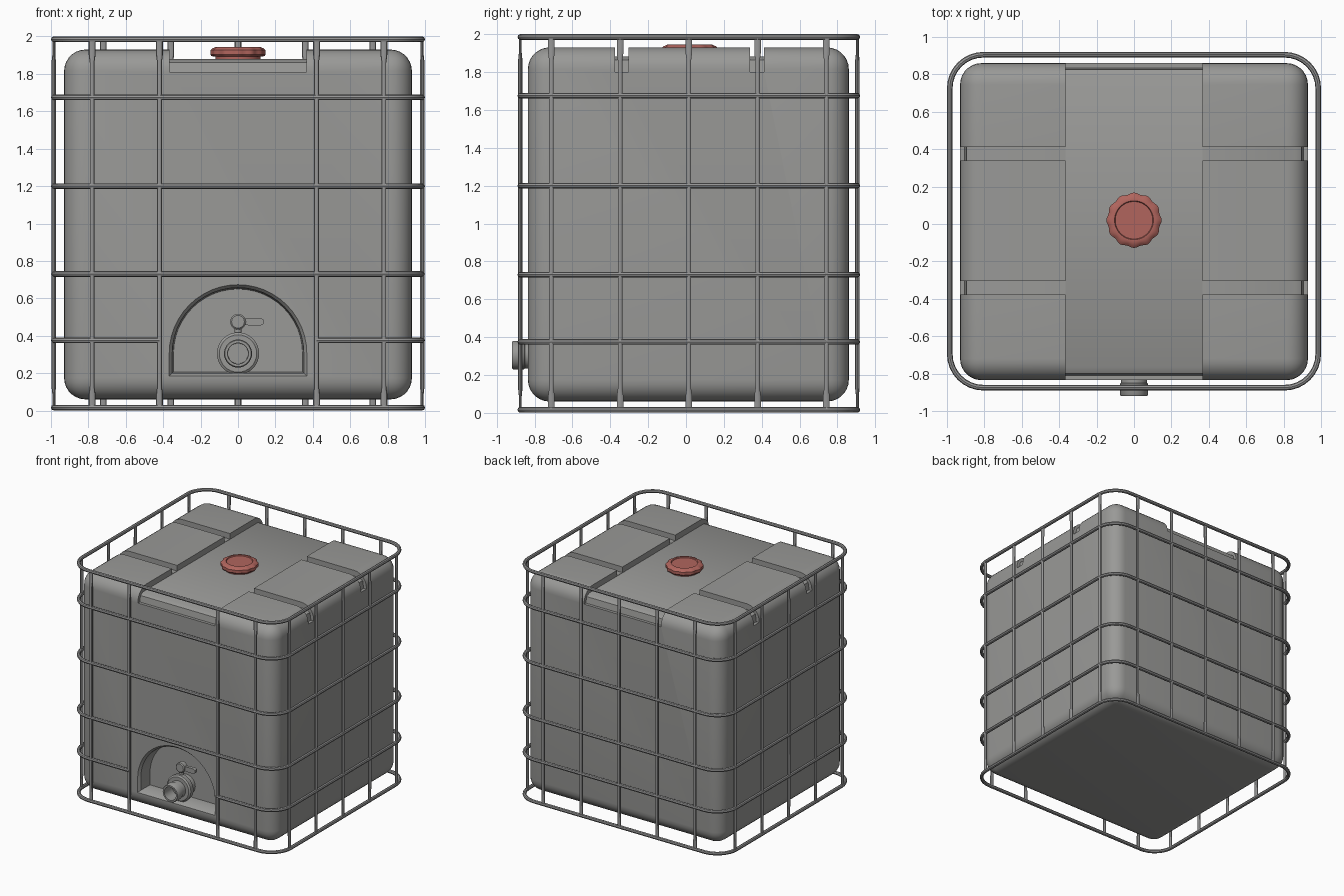
import bpy, bmesh
from math import sin, cos, pi, radians
from mathutils import Matrix, Vector

if "Cube" in bpy.data.objects:
    bpy.data.objects.remove(bpy.data.objects["Cube"])


def material(name, rgb):
    m = bpy.data.materials.new(name)
    m.use_nodes = True
    m.diffuse_color = (*rgb, 1)
    bsdf = next(n for n in m.node_tree.nodes if n.type == 'BSDF_PRINCIPLED')
    bsdf.inputs["Base Color"].default_value = (*rgb, 1)
    return m


GREY = material("tank grey", (0.32, 0.32, 0.31))
STEEL = material("cage grey", (0.30, 0.30, 0.30))
RED = material("cap red", (0.44, 0.13, 0.11))


def finish(name, bm, mat, smooth=True):
    bmesh.ops.remove_doubles(bm, verts=bm.verts, dist=0.0001)
    bmesh.ops.recalc_face_normals(bm, faces=bm.faces)
    me = bpy.data.meshes.new(name)
    bm.to_mesh(me)
    bm.free()
    me.materials.append(mat)
    ob = bpy.data.objects.new(name, me)
    bpy.context.collection.objects.link(ob)
    if smooth:
        shade(ob)
    return ob


def activate(ob):
    bpy.ops.object.select_all(action='DESELECT')
    ob.select_set(True)
    bpy.context.view_layer.objects.active = ob


def shade(ob):
    activate(ob)
    bpy.ops.object.shade_smooth_by_angle(angle=radians(35))


def loft(name, rings, mat, closed=False):
    """Skin matching rings of points; cap the ends unless closed."""
    bm = bmesh.new()
    loops = [[bm.verts.new(p) for p in ring] for ring in rings]
    n = len(loops[0])
    pairs = list(zip(loops, loops[1:])) + ([(loops[-1], loops[0])] if closed else [])
    for a, b in pairs:
        for i in range(n):
            j = (i + 1) % n
            bm.faces.new((a[i], a[j], b[j], b[i]))
    if not closed:
        bm.faces.new(loops[0])
        bm.faces.new(loops[-1])
    return finish(name, bm, mat)


def lathe(name, profile, mat, matrix, segs=32, closed=False, ripple=0):
    """Turn (radius, height) points around the local z axis."""
    rings = []
    for r, h in profile:
        ring = []
        for i in range(segs):
            a = 2 * pi * i / segs
            rr = r - (ripple * (0.5 - 0.5 * cos(12 * a)) if r > 0.13 else 0)
            ring.append(matrix @ Vector((rr * cos(a), rr * sin(a), h)))
        rings.append(ring)
    return loft(name, rings, mat, closed)


def cut(target, cutter):
    mod = target.modifiers.new("cut", 'BOOLEAN')
    mod.operation = 'DIFFERENCE'
    mod.solver = 'EXACT'
    mod.object = cutter
    activate(target)
    bpy.ops.object.modifier_apply(modifier=mod.name)
    bpy.data.objects.remove(cutter)


# Tank body: rounded block
CY = 0.0125
bm = bmesh.new()
bmesh.ops.create_cube(bm, size=1, matrix=Matrix.Translation((0, CY, 0.995))
                      @ Matrix.Diagonal((1.86, 1.695, 1.87, 1)))
bmesh.ops.bevel(bm, geom=bm.edges[:], offset=0.115, segments=7, profile=0.5, affect='EDGES')
tank = finish("tank", bm, GREY, smooth=False)


def channel_profile(half, floor, low):
    """Outline of a top cut whose floor drops at both ends."""
    side = [(half - 0.07, floor), (half - 0.035, floor - 0.018), (half - 0.025, low),
            (half + 0.1, low), (half + 0.1, 2.1)]
    return [(-u, v) for u, v in reversed(side)] + side


# Wide lengthwise channel and two cross grooves in the top
outline = channel_profile(0.8475, 1.88, 1.81)
cut(tank, loft("channel_cutter", [[(x, CY + u, z) for u, z in outline]
                                  for x in (-0.365, 0.365)], GREY))
outline = channel_profile(0.93, 1.882, 1.80)
for y in (-0.34, 0.375):
    cut(tank, loft("groove_cutter", [[(u, y + d, z) for u, z in outline]
                                     for d in (-0.036, 0.036)], GREY))

# Arched valve recess in the front
def arch(r, base, y):
    pts = [(r * cos(pi * i / 24), y, 0.305 + r * sin(pi * i / 24)) for i in range(25)]
    return pts + [(-r, y, base), (r, y, base)]


cut(tank, loft("recess_cutter", [arch(0.372, 0.18, -0.95), arch(0.368, 0.185, -0.835),
                                 arch(0.352, 0.20, -0.815), arch(0.345, 0.205, -0.70)], GREY))
shade(tank)

# Screw cap
lathe("filler_cap", [(0.12, 1.87), (0.12, 1.892), (0.142, 1.895), (0.148, 1.903),
                     (0.148, 1.927), (0.138, 1.936), (0.118, 1.945), (0.104, 1.945),
                     (0.10, 1.938)],
      RED, Matrix.Translation((0, 0.02, 0)), segs=72, ripple=0.008)

# Outlet valve: local z runs out of the front
OUT = Matrix.Translation((0, 0, 0.305)) @ Matrix.Rotation(pi / 2, 4, 'X')
lathe("valve_body", [(0.085, 0.68), (0.085, 0.755), (0.11, 0.76), (0.113, 0.77),
                     (0.113, 0.80), (0.10, 0.81), (0.075, 0.81)], GREY, OUT)
lathe("outlet_pipe", [(0.07, 0.80), (0.07, 0.85), (0.075, 0.855), (0.075, 0.912),
                      (0.07, 0.92), (0.056, 0.92), (0.054, 0.80)], GREY, OUT, closed=True)
lathe("handle_stem", [(0.02, 0.38), (0.02, 0.46)], GREY,
      Matrix.Translation((0, -0.765, 0)), segs=12)
HUB = Matrix.Translation((0, 0, 0.475)) @ Matrix.Rotation(pi / 2, 4, 'X')
lathe("handle_hub", [(0.034, 0.735), (0.042, 0.742), (0.042, 0.783), (0.034, 0.79)],
      GREY, HUB, segs=20)
lever = [(0.02, 0.014), (0.07, 0.021), (0.12, 0.021), (0.137, 0.012)]
loft("handle_lever", [[(x, -0.765 + sy * 0.014, 0.475 + sz * h)
                       for sy, sz in ((-1, -1), (1, -1), (1, 1), (-1, 1))]
                      for x, h in lever], GREY)

# Cage hoops
HX, Y0, Y1, RAD = 0.985, -0.875, 0.905, 0.18


def hoop(name, z, gap=0):
    pts = []
    corners = [(1, Y0 + RAD), (1, Y1 - RAD), (-1, Y1 - RAD), (-1, Y0 + RAD)]
    for k, (s, cy) in enumerate(corners):
        for i in range(9):
            a = pi / 2 * (k - 1 + i / 8)
            pts.append((s * (HX - RAD) + RAD * cos(a), cy + RAD * sin(a), z))
    if gap:
        pts = [(gap, Y0, z)] + pts + [(-gap, Y0, z)]
    cu = bpy.data.curves.new(name, 'CURVE')
    cu.dimensions = '3D'
    cu.bevel_depth = 0.015
    cu.bevel_resolution = 2
    cu.use_fill_caps = True
    sp = cu.splines.new('POLY')
    sp.points.add(len(pts) - 1)
    for p, co in zip(sp.points, pts):
        p.co = (*co, 1)
    sp.use_cyclic_u = not gap
    cu.materials.append(STEEL)
    ob = bpy.data.objects.new(name, cu)
    bpy.context.collection.objects.link(ob)
    activate(ob)
    bpy.ops.object.convert(target='MESH')
    shade(bpy.context.object)


for name, z in (("bottom_hoop", 0.016), ("second_hoop", 0.73), ("third_hoop", 1.2),
                ("fourth_hoop", 1.675), ("top_hoop", 1.985)):
    hoop(name, z)
hoop("lower_open_hoop", 0.375, gap=0.42)


# Upright bars, flattened at both ends
def upright(name, x, y, along_x):
    rings = []
    for z, wide, thin in ((0.016, 0.018, 0.008), (0.09, 0.018, 0.008), (0.13, 0.0125, 0.0125),
                          (1.86, 0.0125, 0.0125), (1.9, 0.018, 0.008), (1.985, 0.018, 0.008)):
        rx, ry = (wide, thin) if along_x else (thin, wide)
        rings.append([(x + rx * cos(pi * i / 5), y + ry * sin(pi * i / 5), z)
                      for i in range(10)])
    loft(name, rings, STEEL)


for x in (-0.78, -0.42, 0.42, 0.78):
    upright("front_upright", x, Y0, True)
for i in range(-2, 3):
    upright("back_upright", i * 0.36, Y1, True)
    for side, x in (("left", HX), ("right", -HX)):
        upright(side + "_upright", x, 0.015 + i * 0.363, False)
